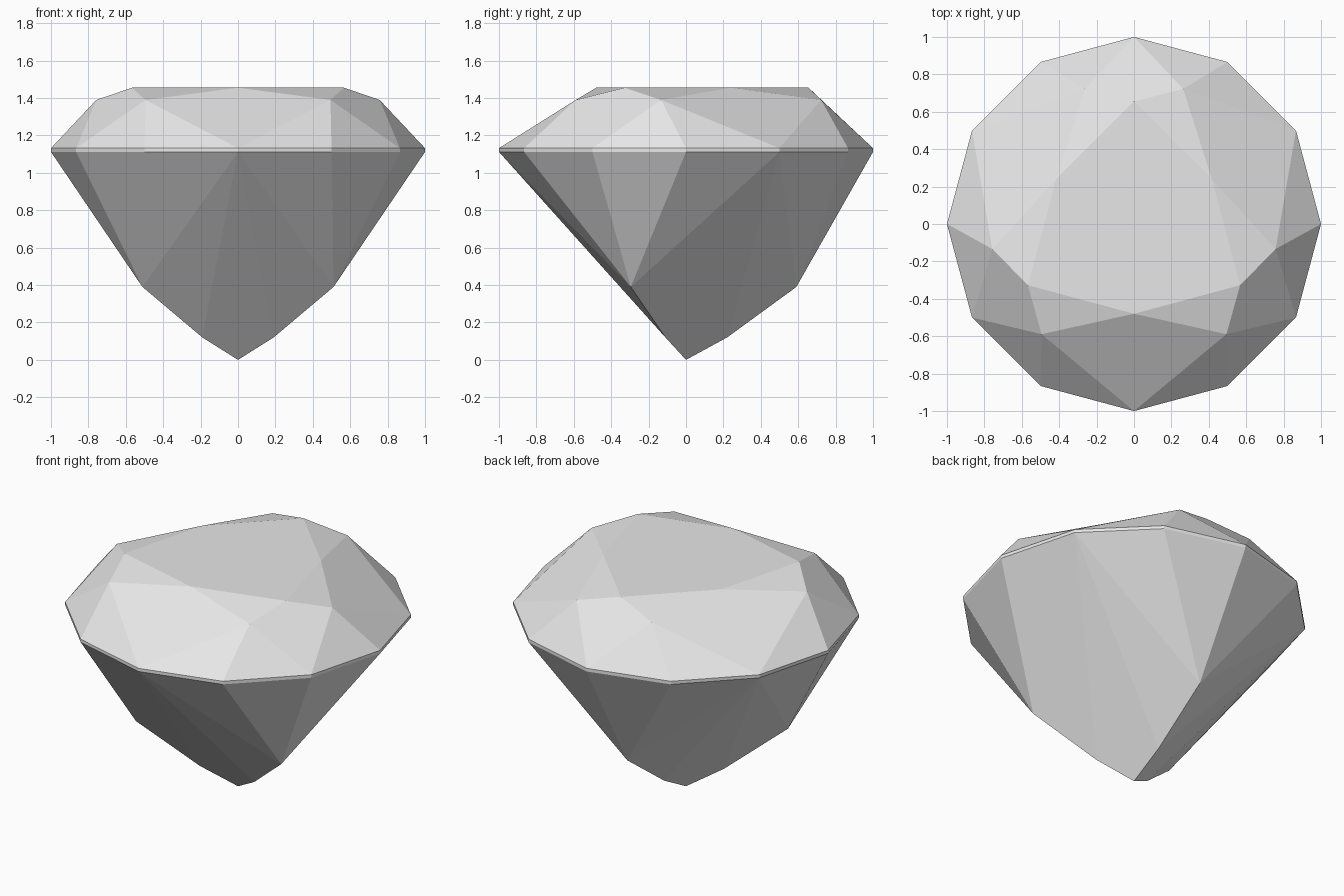
import bpy, bmesh
from math import radians, cos, sin

cube = bpy.data.objects.get("Cube")
if cube:
    bpy.data.objects.remove(cube, do_unlink=True)

GREY = (0.8, 0.8, 0.8, 1)
stone = bpy.data.materials.new("pale grey stone")
stone.use_nodes = True
stone.diffuse_color = GREY
stone.node_tree.nodes["Principled BSDF"].inputs["Base Color"].default_value = GREY

GIRDLE_LOW, GIRDLE_HIGH = 1.112, 1.132


def polar(radius, angle, z):
    a = radians(angle)
    return (radius * cos(a), radius * sin(a), z)


def rim(angle, z):
    return polar(1, angle, z)


def build(name, facets, outward):
    """Make a flat-shaded object from lists of corner points."""
    bm = bmesh.new()
    for corners in facets:
        face = bm.faces.new([bm.verts.new(p) for p in corners])
        face.normal_update()
        if face.normal.dot(outward(face.calc_center_median())) < 0:
            face.normal_flip()
    bmesh.ops.remove_doubles(bm, verts=bm.verts, dist=0.0005)
    mesh = bpy.data.meshes.new(name)
    bm.to_mesh(mesh)
    bm.free()
    mesh.materials.append(stone)
    bpy.context.collection.objects.link(bpy.data.objects.new(name, mesh))


# Crown: six-cornered table with kites and triangles, in three equal sectors
def table_point(angle):
    return polar(0.655, angle, 1.455)


def table_notch(angle):
    return polar(0.48, angle, 1.455)


def shoulder(angle):
    return polar(0.769, angle, 1.39)


crown = [[p for a in (90, 210, 330) for p in (table_point(a), table_notch(a + 60))]]
for a in (90, 210, 330):
    top = GIRDLE_HIGH
    crown.append([table_point(a), shoulder(a - 20), rim(a, top), shoulder(a + 20)])
    crown.append([table_notch(a + 60), shoulder(a + 20), rim(a + 60, top), shoulder(a + 100)])
    for side in (-1, 1):
        s = shoulder(a + 20 * side)
        crown.append([table_point(a), s, table_notch(a + 60 * side)])
        crown.append([s, rim(a, top), rim(a + 30 * side, top)])
        crown.append([s, rim(a + 30 * side, top), rim(a + 60 * side, top)])
build("crown", crown, lambda c: (0, 0, 1))

# Girdle: thin twelve-sided band
girdle = [[rim(a, GIRDLE_LOW), rim(a + 30, GIRDLE_LOW), rim(a + 30, GIRDLE_HIGH), rim(a, GIRDLE_HIGH)]
          for a in range(0, 360, 30)]
build("girdle", girdle, lambda c: (c.x, c.y, 0))

# Pavilion: three ridges running down to the point
pavilion = []
for a in (90, 210, 330):
    low = GIRDLE_LOW
    point = (0, 0, 0)
    keel = polar(0.22, a, 0.12)
    ridge = polar(0.59, a, 0.39)
    pavilion.append([point, keel, rim(a + 60, low), polar(0.22, a + 120, 0.12)])
    for side in (-1, 1):
        middle, valley = rim(a + 30 * side, low), rim(a + 60 * side, low)
        pavilion.append([keel, ridge, valley])
        pavilion.append([ridge, middle, valley])
        pavilion.append([ridge, rim(a, low), middle])
build("pavilion", pavilion, lambda c: (0, 0, -1))
